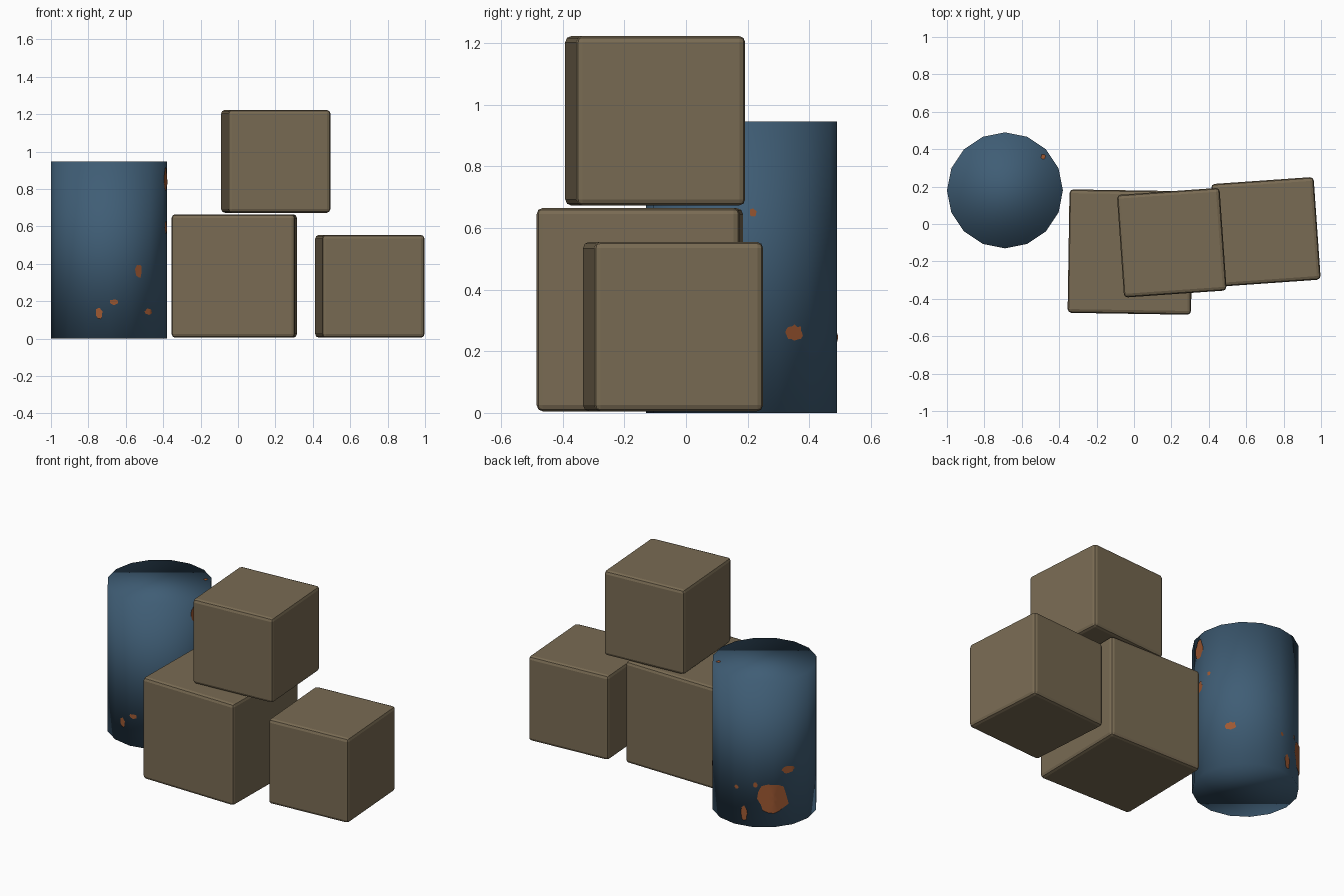
import bpy, bmesh, math, random
from mathutils import Vector

if "Cube" in bpy.data.objects:
    bpy.data.objects.remove(bpy.data.objects["Cube"])

random.seed(4)


def material(name, srgb):
    m = bpy.data.materials.new(name)
    m.diffuse_color = [((c / 255 + 0.055) / 1.055) ** 2.4 for c in srgb] + [1]
    m.use_nodes = True
    m.node_tree.nodes["Principled BSDF"].inputs["Base Color"].default_value = m.diffuse_color
    return m


BROWN = material("cardboard brown", (121, 107, 83))
BLUE = material("barrel blue", (63, 93, 117))
RUST = material("rust orange", (158, 88, 50))


def make_object(name, bm, mat, location=(0, 0, 0), turn=0.0):
    mesh = bpy.data.meshes.new(name)
    bm.to_mesh(mesh)
    bm.free()
    mesh.materials.append(mat)
    ob = bpy.data.objects.new(name, mesh)
    ob.location = location
    ob.rotation_euler.z = math.radians(turn)
    bpy.context.collection.objects.link(ob)
    return ob


# Crates: cubes with softened edges, each turned a little
def crate(name, size, x, y, base, turn):
    bm = bmesh.new()
    bmesh.ops.create_cube(bm, size=size)
    bmesh.ops.bevel(bm, geom=bm.edges[:], offset=0.02, segments=2,
                    profile=0.5, affect='EDGES')
    return make_object(name, bm, BROWN, (x, y, base + size / 2), turn)


crate("large_crate", 0.66, -0.02, -0.15, 0.005, -0.9)
crate("top_crate", 0.55, 0.202, -0.1, 0.673, 4)
crate("right_crate", 0.55, 0.705, -0.042, 0.005, 4)

# Barrel: sixteen-sided, smooth all over
CX, CY, R, H, SIDES = -0.69, 0.18, 0.31, 0.946, 16
bm = bmesh.new()
bmesh.ops.create_cone(bm, cap_ends=True, segments=SIDES, radius1=R, radius2=R, depth=H)
for f in bm.faces:
    f.smooth = True
make_object("barrel", bm, BLUE, (CX, CY, H / 2))


# Rust patches: thin ragged blobs that follow the barrel's flat sides
def on_wall(angle, z):
    step = 2 * math.pi / SIDES
    r = R * math.cos(step / 2) / math.cos(angle % step - step / 2) + 0.004
    return Vector((r * math.cos(angle), r * math.sin(angle), z))


def on_lid(x, y):
    return Vector((x, y, H + 0.002))


def blob(bm, place, u, v, half_u, half_v, rings=4, points=16):
    ragged = [random.uniform(0.8, 1.1) for _ in range(points)]
    centre = bm.verts.new(place(u, v))
    previous = None
    for k in range(1, rings + 1):
        ring = []
        for i in range(points):
            a = 2 * math.pi * i / points
            s = ragged[i] * k / rings
            ring.append(bm.verts.new(place(u + half_u * s * math.cos(a),
                                           v + half_v * s * math.sin(a))))
        for i in range(points):
            j = (i + 1) % points
            if previous is None:
                f = bm.faces.new((centre, ring[i], ring[j]))
            else:
                f = bm.faces.new((previous[i], ring[i], ring[j], previous[j]))
            f.smooth = True
        previous = ring


# angle in degrees, height, half width, half height
PATCHES = [
    (135, 0.185, 0.095, 0.11), (152, 0.362, 0.04, 0.025),
    (102, 0.08, 0.02, 0.05), (115, 0.275, 0.014, 0.018),
    (93, 0.245, 0.013, 0.013), (301, 0.36, 0.024, 0.035),
    (275, 0.195, 0.026, 0.016), (260, 0.135, 0.02, 0.03),
    (313, 0.145, 0.026, 0.017), (350, 0.85, 0.045, 0.06),
    (351, 0.595, 0.03, 0.035), (34, 0.26, 0.034, 0.026),
    (7, 0.65, 0.012, 0.014),
]
bm = bmesh.new()
for deg, z, w, h in PATCHES:
    blob(bm, on_wall, math.radians(deg), z, w / R, h)
blob(bm, on_lid, 0.205, 0.18, 0.013, 0.013, rings=1)
make_object("rust_patches", bm, RUST, (CX, CY, 0))
